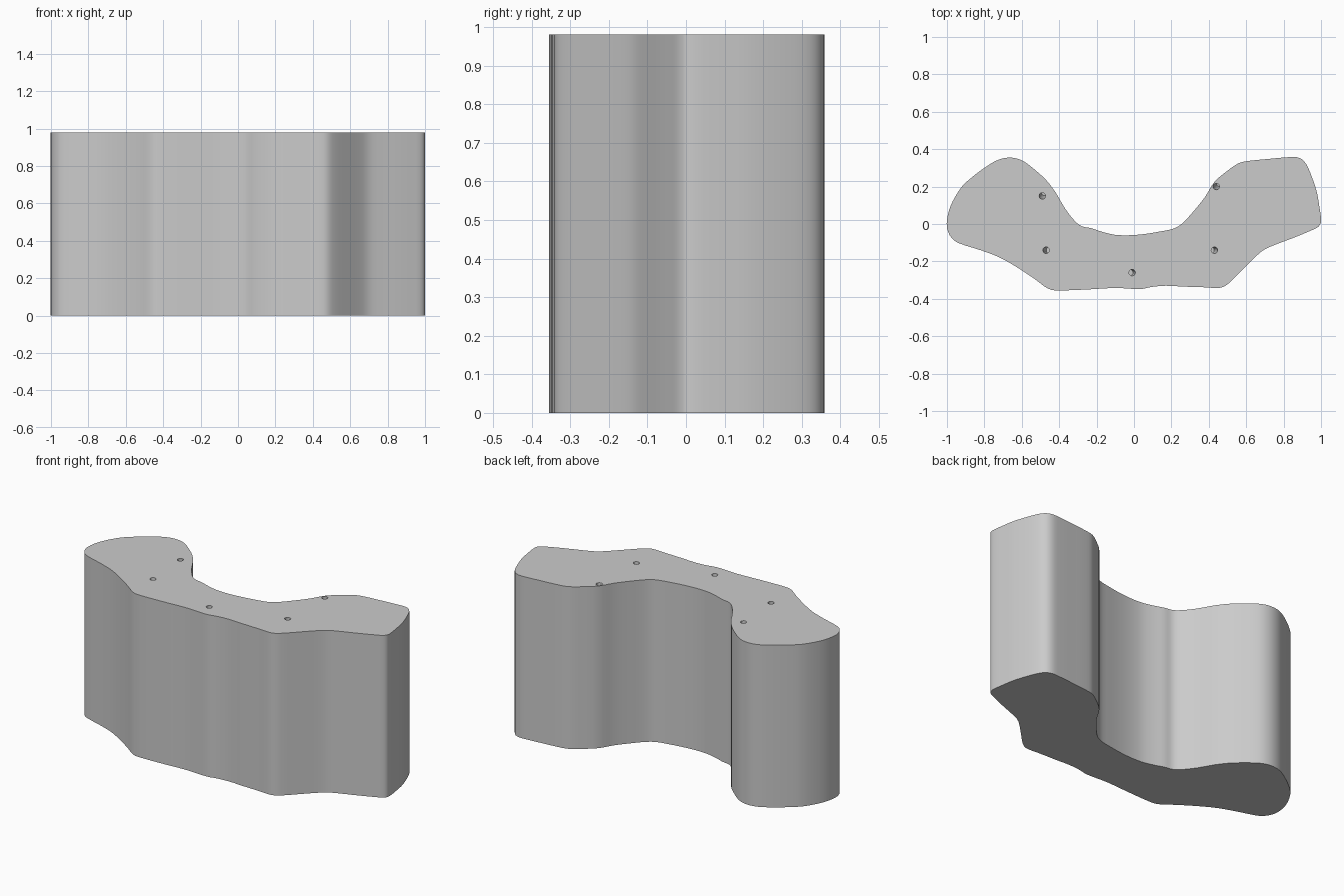
import bpy, bmesh, math
from mathutils import Vector

if "Cube" in bpy.data.objects:
    bpy.data.objects.remove(bpy.data.objects["Cube"])

HEIGHT = 0.98
OUTLINE = [
    (-1, -.02), (-.995, .05), (-.97, .12), (-.92, .20), (-.86, .255), (-.80, .30),
    (-.74, .337), (-.69, .353), (-.64, .353), (-.59, .335), (-.53, .29), (-.47, .235),
    (-.42, .17), (-.37, .085), (-.32, .02), (-.28, -.012), (-.23, -.022), (-.17, -.042),
    (-.10, -.058), (-.02, -.06), (.06, -.053), (.14, -.04), (.21, -.025), (.26, .005),
    (.32, .07), (.38, .145), (.43, .225), (.50, .285), (.56, .325), (.62, .338),
    (.72, .348), (.81, .356), (.87, .357), (.91, .335), (.94, .28), (.975, .18),
    (.99, .10), (1, .02), (.985, -.015), (.93, -.042), (.85, -.075), (.77, -.105),
    (.70, -.135), (.65, -.175), (.58, -.245), (.52, -.305), (.48, -.335), (.44, -.342),
    (.37, -.338), (.27, -.335), (.17, -.33), (.09, -.337), (.03, -.348), (-.10, -.342),
    (-.25, -.35), (-.40, -.355), (-.46, -.345), (-.53, -.295), (-.62, -.235),
    (-.72, -.178), (-.82, -.14), (-.93, -.105), (-.975, -.075)]
# pin holes: x, y, and the sideways lean of the bore
HOLES = [(-.49, .15, .1, .15), (.44, .20, .15, .15), (-.47, -.14, .15, 0),
         (.43, -.14, -.15, 0), (-.01, -.26, -.1, 0)]


def smooth_loop(points, steps):
    """Closed Catmull-Rom curve through the points."""
    p, out = [Vector(q) for q in points], []
    n = len(p)
    for i in range(n):
        a, b, c, d = p[i - 1], p[i], p[(i + 1) % n], p[(i + 2) % n]
        for k in range(steps):
            t = k / steps
            out.append(0.5 * (2 * b + (c - a) * t + (2 * a - 5 * b + 4 * c - d) * t ** 2
                              + (3 * b - a - 3 * c + d) * t ** 3))
    return out


def new_object(name, bm):
    bmesh.ops.recalc_face_normals(bm, faces=bm.faces)
    mesh = bpy.data.meshes.new(name)
    bm.to_mesh(mesh)
    bm.free()
    obj = bpy.data.objects.new(name, mesh)
    bpy.context.collection.objects.link(obj)
    return obj


grey = bpy.data.materials.new("plain_grey")
grey.diffuse_color = (0.6, 0.6, 0.6, 1)
grey.use_nodes = True
grey.node_tree.nodes["Principled BSDF"].inputs["Base Color"].default_value = grey.diffuse_color

# curved block: the outline extruded upward
bm = bmesh.new()
base = bm.faces.new([bm.verts.new((p.x, p.y, 0)) for p in smooth_loop(OUTLINE, 3)])
top = bmesh.ops.extrude_face_region(bm, geom=[base], use_keep_orig=True)
bmesh.ops.translate(bm, vec=(0, 0, HEIGHT),
                    verts=[v for v in top["geom"] if isinstance(v, bmesh.types.BMVert)])
block = new_object("curved_block", bm)
block.data.materials.append(grey)

# shallow leaning pin holes cut into the top
bm = bmesh.new()
for x, y, lx, ly in HOLES:
    axis = Vector((-lx, -ly, 1)).normalized()
    matrix = axis.to_track_quat('Z', 'Y').to_matrix().to_4x4()
    matrix.translation = (x, y, HEIGHT)
    bmesh.ops.create_cone(bm, cap_ends=True, segments=24, radius1=.017, radius2=.017,
                          depth=.24, matrix=matrix)
cutter = new_object("pin_hole_cutter", bm)
cutter.data.materials.append(grey)
cutter.hide_render = True
cutter.hide_viewport = True

cut = block.modifiers.new("pin_holes", 'BOOLEAN')
cut.operation = 'DIFFERENCE'
cut.solver = 'EXACT'
cut.object = cutter

bpy.context.view_layer.objects.active = block
block.select_set(True)
bpy.ops.object.modifier_apply(modifier=cut.name)
bpy.data.objects.remove(cutter)
bpy.ops.object.shade_smooth_by_angle(angle=math.radians(30))
